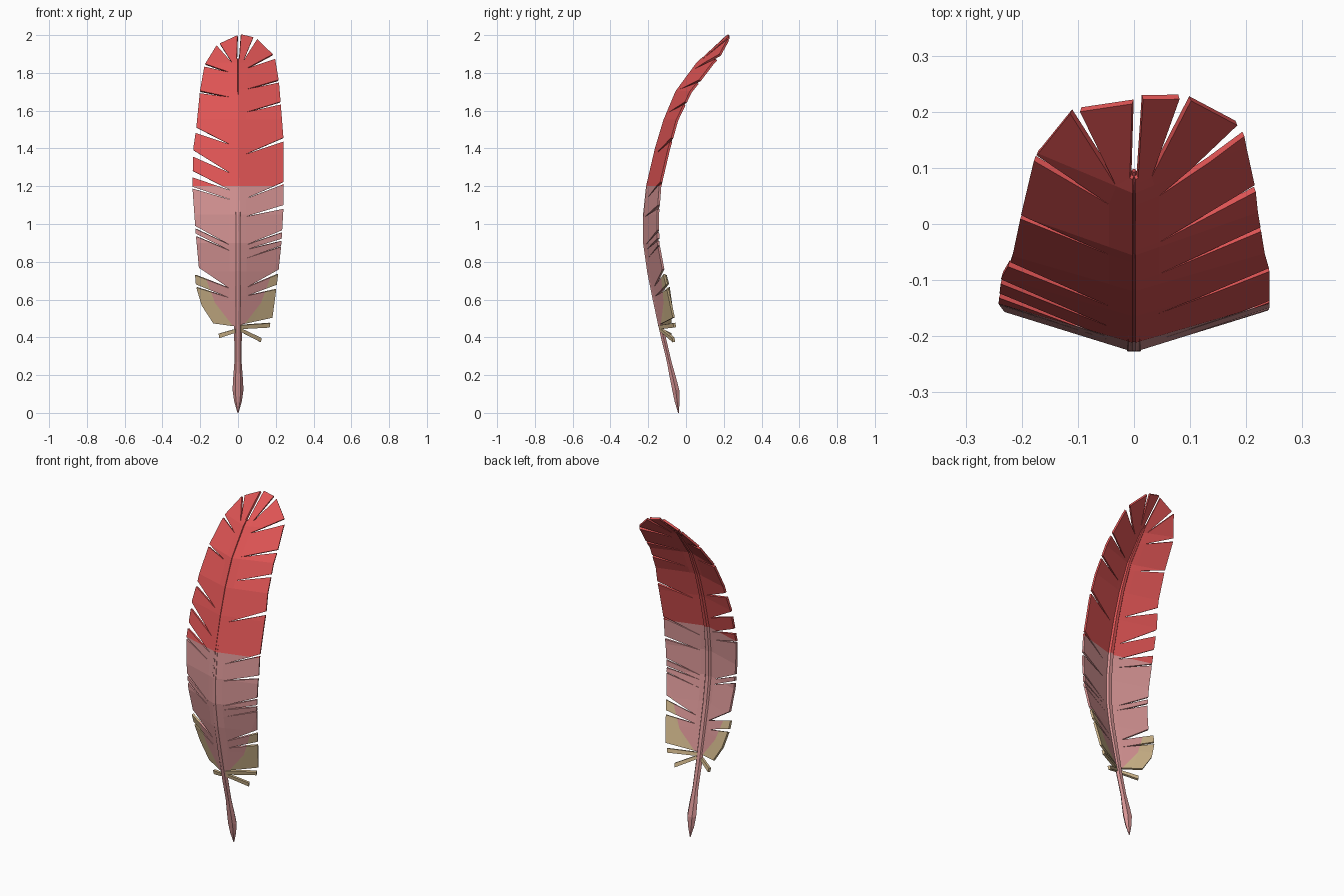
import bpy, bmesh, math
from mathutils import Vector

if "Cube" in bpy.data.objects:
    bpy.data.objects.remove(bpy.data.objects["Cube"])


def material(name, rgb):
    m = bpy.data.materials.new(name)
    m.diffuse_color = (*rgb, 1)
    m.use_nodes = True
    m.node_tree.nodes["Principled BSDF"].inputs["Base Color"].default_value = m.diffuse_color
    return m


MATS = [material("red", (0.74, 0.09, 0.09)),
        material("dusty_pink", (0.68, 0.30, 0.30)),
        material("tan_down", (0.63, 0.47, 0.26))]


def lerp(table, t):
    for (a, u), (b, v) in zip(table, table[1:]):
        if t <= b:
            return u + (v - u) * max(0, t - a) / (b - a)
    return table[-1][1]


# Bend of the feather: y of the spine, and backward slope of the vanes, by height
SPINE = [(0, -.04), (.12, -.054), (.25, -.084), (.4, -.12), (.6, -.162), (.75, -.192),
         (.9, -.213), (1.05, -.213), (1.2, -.197), (1.4, -.15), (1.55, -.105),
         (1.7, -.042), (1.85, .068), (2, .232)]
SLOPE = [(0, .5), (.45, .5), (.65, .43), (.9, .33), (1.2, .29), (1.55, .29), (1.7, .35),
         (1.85, .42), (1.95, .36), (2, .2)]

# Half-width outline by height, and barbs as (root z, lower tip z, upper tip z)
OUT_R = [(.47, .15), (.505, .18), (.655, .2), (.73, .21), (.9, .228), (1.1, .24), (1.44, .24),
         (1.63, .225), (1.75, .215), (1.87, .195), (1.9, .18), (1.975, .1), (1.985, .08), (2, .015)]
OUT_L = [(.47, .125), (.57, .19), (.67, .22), (.73, .225), (.77, .205), (.95, .222), (1.2, .24),
         (1.4, .235), (1.5, .22), (1.7, .2), (1.84, .175), (1.945, .11), (1.995, .002)]
BARBS_R = [(.47, .505, .655), (.62, .68, .735), (.665, .76, .88), (.82, .886, .91),
           (.865, .922, .955), (.89, .967, 1.08), (1.04, 1.1, 1.21), (1.135, 1.222, 1.435),
           (1.37, 1.455, 1.63), (1.59, 1.645, 1.745), (1.71, 1.76, 1.87),
           (1.82, 1.895, 1.975), (1.865, 1.985, 2)]
BARBS_L = [(.46, .475, .665), (.61, .682, .73), (.66, .77, .935), (.86, .95, .975),
           (.89, .99, 1.187), (1.13, 1.197, 1.245), (1.18, 1.28, 1.355), (1.27, 1.39, 1.48),
           (1.42, 1.51, 1.69), (1.67, 1.702, 1.83), (1.8, 1.845, 1.942), (1.85, 1.952, 1.995)]
# Pink / tan border lines in the lower vane
BORDER = [((.17, .72), (.12, .585)), ((.12, .585), (.035, .475))]


def is_tan(x, z):
    if z > .75:
        return False
    return any((abs(x) - a[0]) * (a[1] - b[1]) > (z - a[1]) * (a[0] - b[0]) for a, b in BORDER)


def finish(bm, name, thickness=0):
    me = bpy.data.meshes.new(name)
    bm.to_mesh(me)
    bm.free()
    for m in MATS:
        me.materials.append(m)
    ob = bpy.data.objects.new(name, me)
    bpy.context.collection.objects.link(ob)
    if thickness:
        mod = ob.modifiers.new("thickness", "SOLIDIFY")
        mod.thickness = thickness
        mod.offset = 0
    return ob


def cut(bm, co, no):
    bmesh.ops.bisect_plane(bm, geom=bm.verts[:] + bm.edges[:] + bm.faces[:], dist=1e-5,
                           plane_co=co, plane_no=no)


def bend(bm):
    # vanes sit flush with the front of the shaft
    for v in bm.verts:
        v.co.y = lerp(SPINE, v.co.z) + lerp(SLOPE, v.co.z) * abs(v.co.x) - .009


def vane(name, side, barbs, outline):
    bm = bmesh.new()

    def face(pts):
        bm.faces.new([bm.verts.new((side * x, 0, z)) for x, z in pts])

    # notch ends sit close to the shaft, closing in at the tip
    roots = [(.043 if b[0] < 1.84 else .03, b[0]) for b in barbs] + [(.006, 1.872)]
    roots[0] = (.02, barbs[0][0])
    for i, (_, lo, hi) in enumerate(barbs):
        a, b = roots[i], roots[i + 1]
        mid = [(x, z) for z, x in outline if lo + .005 < z < hi - .005]
        face([(.001, a[1]), a, b, (.001, b[1])])
        face([a, (lerp(outline, lo), lo)] + mid + [(lerp(outline, hi), hi), b])
    bmesh.ops.remove_doubles(bm, verts=bm.verts[:], dist=1e-4)
    # cross cuts follow the bend and the colour borders
    for z in (.6, .75, .9, 1.05, 1.2, 1.4, 1.55, 1.7, 1.85):
        cut(bm, (0, 0, z), (0, 0, 1))
    for a, b in BORDER:
        cut(bm, (side * a[0], 0, a[1]), Vector((side * (a[1] - b[1]), 0, b[0] - a[0])))
    for f in bm.faces:
        c = f.calc_center_median()
        f.material_index = 0 if c.z > 1.2 else 2 if is_tan(c.x, c.z) else 1
    bmesh.ops.recalc_face_normals(bm, faces=bm.faces[:])
    bend(bm)
    finish(bm, name, .012)


vane("right_vane", 1, BARBS_R, OUT_R)
vane("left_vane", -1, BARBS_L, OUT_L)

# Loose downy wisps below the vanes
bm = bmesh.new()
for x, z, root in ((.168, .466, .455), (.122, .388, .44), (-.1, .41, .435)):
    s = math.copysign(.012, x)
    pts = [(s, root - .01), (x - s * .3, z - .013), (x, z + .01), (s, root + .01)]
    f = bm.faces.new([bm.verts.new((px, 0, pz)) for px, pz in pts])
    f.material_index = 2
bend(bm)
finish(bm, "downy_wisps", .014)

# Shaft: six-sided tapering tube with a pointed quill
SHAFT = [(0, .003), (.06, .02), (.12, .029), (.18, .026), (.27, .019), (.4, .02), (.6, .022),
         (.75, .022), (.9, .022), (1.05, .021), (1.2, .02), (1.4, .018), (1.55, .017),
         (1.7, .015), (1.85, .012), (1.875, .004)]
bm = bmesh.new()
rings = []
for z, r in SHAFT:
    rings.append([bm.verts.new((r * math.cos(math.tau * k / 6),
                                lerp(SPINE, z) + .75 * r * math.sin(math.tau * k / 6), z))
                  for k in range(6)])
for (z, _), lo, hi in zip(SHAFT, rings, rings[1:]):
    for k in range(6):
        f = bm.faces.new((lo[k - 1], lo[k], hi[k], hi[k - 1]))
        f.material_index = 0 if z >= 1.2 else 1
bm.faces.new(rings[0][::-1]).material_index = 1
bm.faces.new(rings[-1]).material_index = 0
bmesh.ops.recalc_face_normals(bm, faces=bm.faces[:])
finish(bm, "shaft")
